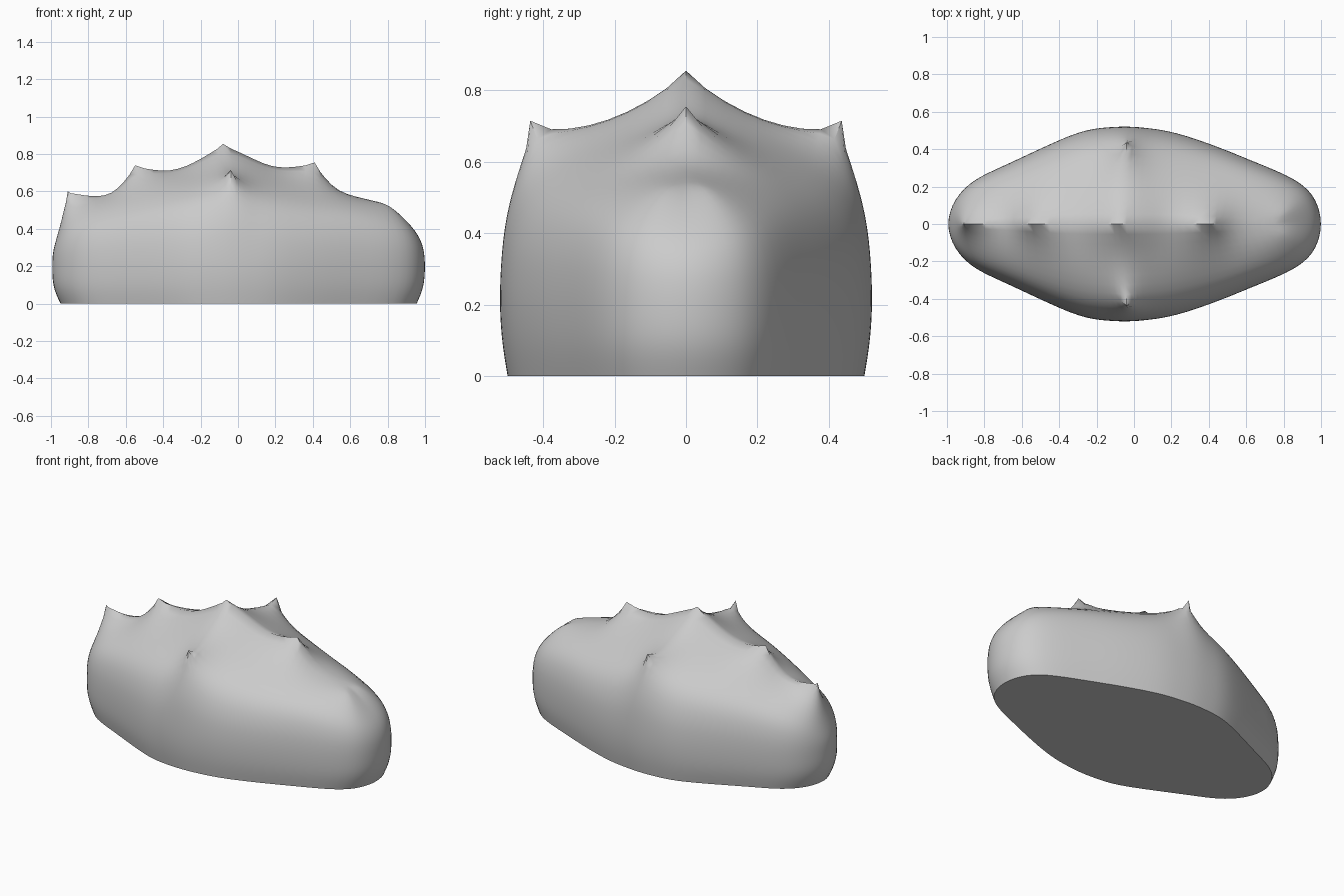
import bpy, bmesh

if "Cube" in bpy.data.objects:
    bpy.data.objects.remove(bpy.data.objects["Cube"])

# Half columns: ridge x, ridge z, outline x, outline y, mid z, shoulder z, peak flag (1 ridge, 2 shoulder)
COLUMNS = [
    (-.91, .60, -1.01, 0, .42, .30, 1),
    (-.91, .60, -.96, .14, .46, .36, 1),
    (-.84, .585, -.86, .24, .50, .42, 0),
    (-.67, .56, -.70, .31, .55, .47, 0),
    (-.55, .74, -.50, .405, .60, .51, 1),
    (-.36, .695, -.28, .505, .65, .55, 0),
    (-.20, .775, -.14, .52, .68, .60, 0),
    (-.08, .855, -.03, .525, .71, .715, 3),
    (.07, .785, .08, .515, .68, .60, 0),
    (.21, .715, .22, .495, .65, .54, 0),
    (.41, .755, .45, .415, .60, .50, 1),
    (.52, .585, .64, .335, .57, .49, 0),
    (.74, .555, .89, .235, .53, .43, 0),
    (.74, .555, .98, .13, .51, .40, 0),
    (.74, .555, 1.01, 0, .49, .38, 0),
]


def column_points(c, side):
    """Points from the ridge over the shoulder and down the wall."""
    rx, rz, ox, oy, mid, sh, _ = c
    rows = [(0, rz), (.42, mid), (.83, sh), (.955, .2 + .6 * (sh - .2)),
            (.99, .2 + .3 * (sh - .2)), (1, .2), (.985, .09)]
    pts = [(rx + (ox - rx) * f, side * oy * f, z) for f, z in rows]
    pts.append((ox * .955, side * oy * .955, 0))
    return pts


bm = bmesh.new()
# Crease layers come first, so that vertex references stay valid
vcrease = bm.verts.layers.float.new("crease_vert")
ecrease = bm.edges.layers.float.new("crease_edge")
verts = {}


def vert(p):
    key = tuple(round(v, 4) + 0.0 for v in p)
    if key not in verts:
        verts[key] = bm.verts.new(p)
    return verts[key]


# Skin both halves
base = {}
peaks, ridge = set(), set()
for side in (-1, 1):
    grid = [[vert(p) for p in column_points(c, side)] for c in COLUMNS]
    for c, col in zip(COLUMNS, grid):
        ridge.add(col[0])
        if c[6] & 1:
            peaks.add(col[0])
        if c[6] & 2:
            peaks.add(col[2])
    for a, b in zip(grid, grid[1:]):
        for j in range(len(a) - 1):
            loop = list(dict.fromkeys([a[j], a[j + 1], b[j + 1], b[j]]))
            if len(loop) > 2:
                bm.faces.new(loop)
    base[side] = [col[-1] for col in grid]

# Flat underside
bm.faces.new(base[-1] + base[1][-2:0:-1])
bmesh.ops.recalc_face_normals(bm, faces=bm.faces[:])

# Sharp peaks, firm ridge and base rim
rim = set(base[-1] + base[1])
for v in peaks:
    v[vcrease] = 1
for e in bm.edges:
    if all(v in rim for v in e.verts):
        e[ecrease] = 1
    elif all(v in ridge for v in e.verts):
        e[ecrease] = .6

mesh = bpy.data.meshes.new("rock")
bm.to_mesh(mesh)
bm.free()
rock = bpy.data.objects.new("rock", mesh)
bpy.context.collection.objects.link(rock)

stone = bpy.data.materials.new("stone_grey")
stone.diffuse_color = (.6, .6, .6, 1)
stone.use_nodes = True
stone.node_tree.nodes["Principled BSDF"].inputs["Base Color"].default_value = stone.diffuse_color
mesh.materials.append(stone)

sub = rock.modifiers.new("soften", 'SUBSURF')
sub.levels = sub.render_levels = 2
bpy.context.view_layer.objects.active = rock
rock.select_set(True)
bpy.ops.object.modifier_apply(modifier=sub.name)
bpy.ops.object.shade_smooth_by_angle(angle=0.9)
